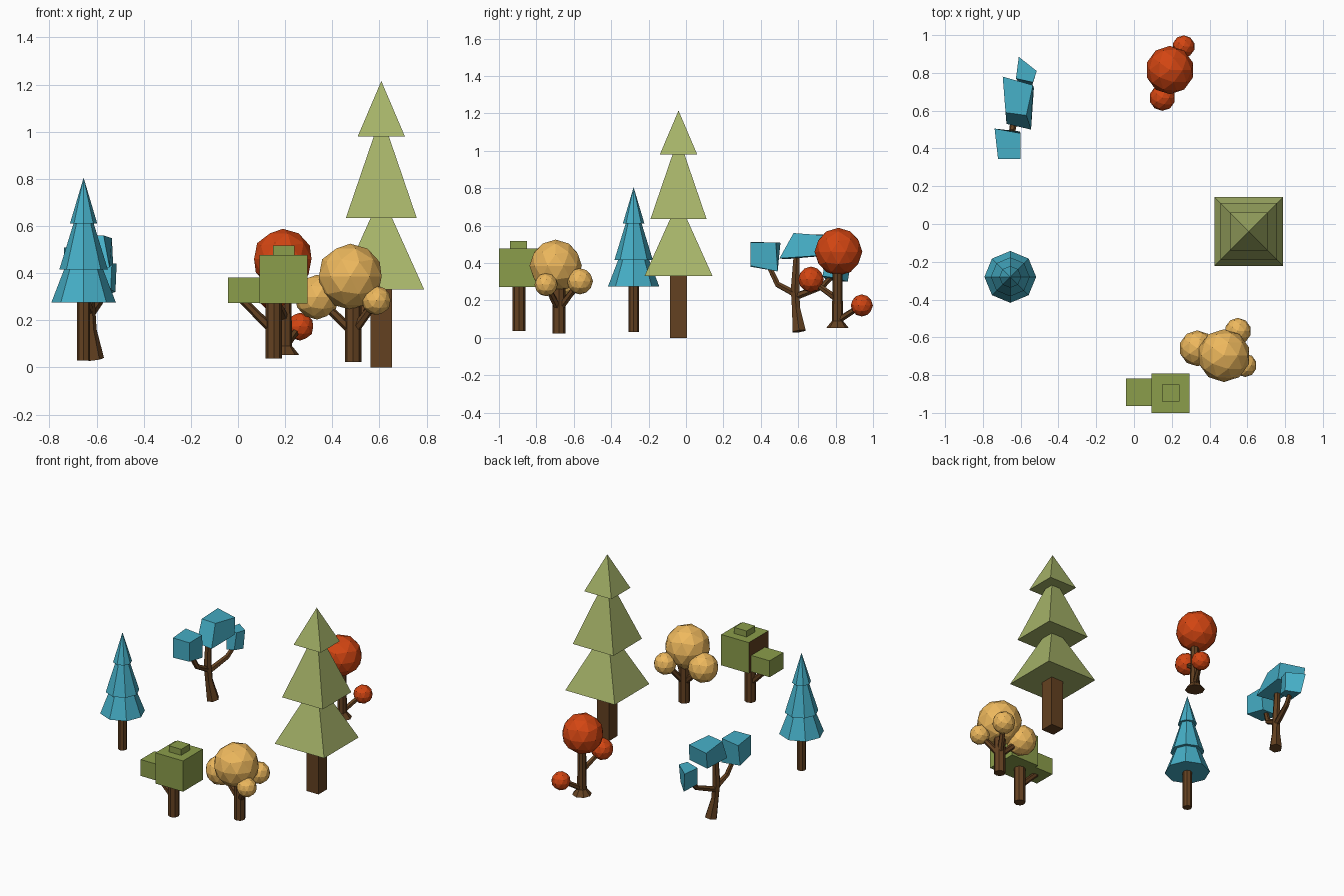
import bpy, bmesh, math
from mathutils import Vector, Matrix

if "Cube" in bpy.data.objects:
    bpy.data.objects.remove(bpy.data.objects["Cube"])


def material(name, rgb):
    m = bpy.data.materials.new(name)
    m.diffuse_color = (*rgb, 1)
    m.use_nodes = True
    m.node_tree.nodes["Principled BSDF"].inputs["Base Color"].default_value = m.diffuse_color
    return m


BROWN = material("bark", (.127, .053, .015))
OLIVE = material("pale_green", (.38, .45, .14))
GREEN = material("green", (.26, .34, .07))
BLUE = material("blue", (.06, .42, .56))
RED = material("red", (.65, .06, .006))
GOLD = material("gold", (.85, .48, .11))


def finish(name, bm, *mats):
    bmesh.ops.remove_doubles(bm, verts=bm.verts, dist=1e-5)
    bmesh.ops.recalc_face_normals(bm, faces=bm.faces)
    me = bpy.data.meshes.new(name)
    bm.to_mesh(me)
    bm.free()
    for m in mats:
        me.materials.append(m)
    ob = bpy.data.objects.new(name, me)
    bpy.context.collection.objects.link(ob)
    return ob


def tube(name, pts, radii, n, mat, phase=0.0):
    """Faceted tube through points, one radius per point."""
    pts = [Vector(p) for p in pts]
    bm = bmesh.new()
    rings = []
    for i, (p, r) in enumerate(zip(pts, radii)):
        t = pts[min(i + 1, len(pts) - 1)] - pts[max(i - 1, 0)]
        q = Vector((0, 0, 1)).rotation_difference(t)
        angs = [phase + math.tau * k / n for k in range(n)]
        rings.append([bm.verts.new(p + q @ Vector((r * math.cos(a), r * math.sin(a), 0)))
                      for a in angs])
    for a, b in zip(rings, rings[1:]):
        for k in range(n):
            bm.faces.new((a[k], a[(k + 1) % n], b[(k + 1) % n], b[k]))
    bm.faces.new(rings[0])
    if radii[-1] > 0:
        bm.faces.new(rings[-1])
    return finish(name, bm, mat)


def lathe(name, x, y, profile, n, mat, phase=0.0):
    return tube(name, [(x, y, z) for r, z in profile], [r for r, z in profile], n, mat, phase)


def ball(name, pos, r, mat):
    bm = bmesh.new()
    bmesh.ops.create_icosphere(bm, subdivisions=2, radius=r, matrix=Matrix.Translation(pos))
    return finish(name, bm, mat)


def block(name, bottom, top, *mats):
    """Six-sided block from two quads."""
    bm = bmesh.new()
    a = [bm.verts.new(p) for p in bottom]
    b = [bm.verts.new(p) for p in top]
    bm.faces.new(a)
    bm.faces.new(b)
    for k in range(4):
        bm.faces.new((a[k], a[(k + 1) % 4], b[(k + 1) % 4], b[k]))
    return finish(name, bm, *mats)


def box(name, x0, x1, y0, y1, z0, z1, *mats):
    quad = [(x0, y0), (x1, y0), (x1, y1), (x0, y1)]
    return block(name, [(x, y, z0) for x, y in quad], [(x, y, z1) for x, y in quad], *mats)


# tall square pine
s = math.sqrt(2)
tiers = [(.182, .33), (.045, .635), (.15, .635), (.032, .98), (.1, .98), (0, 1.215)]
lathe("square_pine_foliage", .608, -.04, [(r * s, z) for r, z in tiers], 4, OLIVE, math.pi / 4)
lathe("square_pine_trunk", .608, -.04, [(.045 * s, 0), (.045 * s, .34)], 4, BROWN, math.pi / 4)

# blue eight-sided pine
lathe("blue_pine_foliage", -.655, -.28,
      [(.137, .275), (.083, .415), (.103, .415), (.043, .61), (.058, .61), (0, .805)], 8, BLUE)
lathe("blue_pine_trunk", -.655, -.28, [(.028, .03), (.028, .29)], 8, BROWN)

# red ball tree
ball("red_crown", (.19, .815, .46), .128, RED)
ball("red_outer_ball", (.263, .94, .173), .059, RED)
ball("red_inner_ball", (.15, .668, .312), .069, RED)
lathe("red_trunk", .2, .81, [(.06, .053), (.03, .09), (.028, .2), (.026, .36)], 8, BROWN)
tube("red_low_branch", [(.2, .81, .09), (.255, .925, .165)], [.018, .015], 6, BROWN)
tube("red_high_branch", [(.2, .81, .205), (.155, .68, .3)], [.018, .015], 6, BROWN)

# golden ball tree
gold = [("crown", (.476, -.697, .385), .14), ("left_ball", (.335, -.658, .298), .095),
        ("back_ball", (.55, -.567, .302), .07), ("right_ball", (.588, -.748, .284), .062)]
for part, pos, r in gold:
    ball("gold_" + part, pos, r, GOLD)
    if part != "crown":
        tube("gold_branch_" + part, [(.488, -.68, .15), pos], [.02, .016], 6, BROWN)
lathe("gold_trunk", .488, -.68, [(.035, .023), (.035, .3)], 8, BROWN)

# block tree; the crown's left face shows bark colour
crown = box("block_crown", .092, .295, -1, -.792, .272, .477, GREEN, BROWN)
for f in crown.data.polygons:
    if f.normal.x < -.9:
        f.material_index = 1
box("block_top", .149, .24, -.941, -.85, .47, .517, GREEN)
box("block_side", -.043, .095, -.963, -.818, .273, .382, GREEN)
lathe("block_trunk", .152, -.893, [(.035, .037), (.035, .28)], 8, BROWN)
tube("block_branch", [(.15, -.893, .155), (.015, -.893, .29)], [.019, .017], 6, BROWN)

# bent blue tree
tube("bent_trunk", [(-.608, .605, .035), (-.625, .588, .16), (-.632, .583, .26), (-.632, .592, .45)],
     [.04, .025, .026, .018], 6, BROWN)
tube("bent_front_branch", [(-.63, .585, .235), (-.645, .49, .285), (-.665, .445, .38)],
     [.02, .017, .015], 6, BROWN)
tube("bent_back_branch", [(-.63, .585, .22), (-.59, .73, .275), (-.57, .8, .35)],
     [.02, .017, .014], 6, BROWN)
block("bent_front_leaves",
      [(-.72, .345, .38), (-.6, .345, .385), (-.605, .49, .355), (-.735, .48, .365)],
      [(-.72, .345, .512), (-.6, .345, .51), (-.6, .48, .51), (-.738, .505, .508)], BLUE)
block("bent_middle_leaves",
      [(-.675, .53, .42), (-.545, .5, .425), (-.53, .72, .44), (-.69, .76, .44)],
      [(-.68, .59, .555), (-.57, .575, .56), (-.535, .735, .548), (-.695, .78, .55)], BLUE)
block("bent_back_leaves",
      [(-.54, .73, .33), (-.52, .8, .32), (-.59, .865, .3), (-.61, .75, .31)],
      [(-.535, .75, .44), (-.515, .81, .44), (-.61, .885, .43), (-.625, .77, .43)], BLUE)
